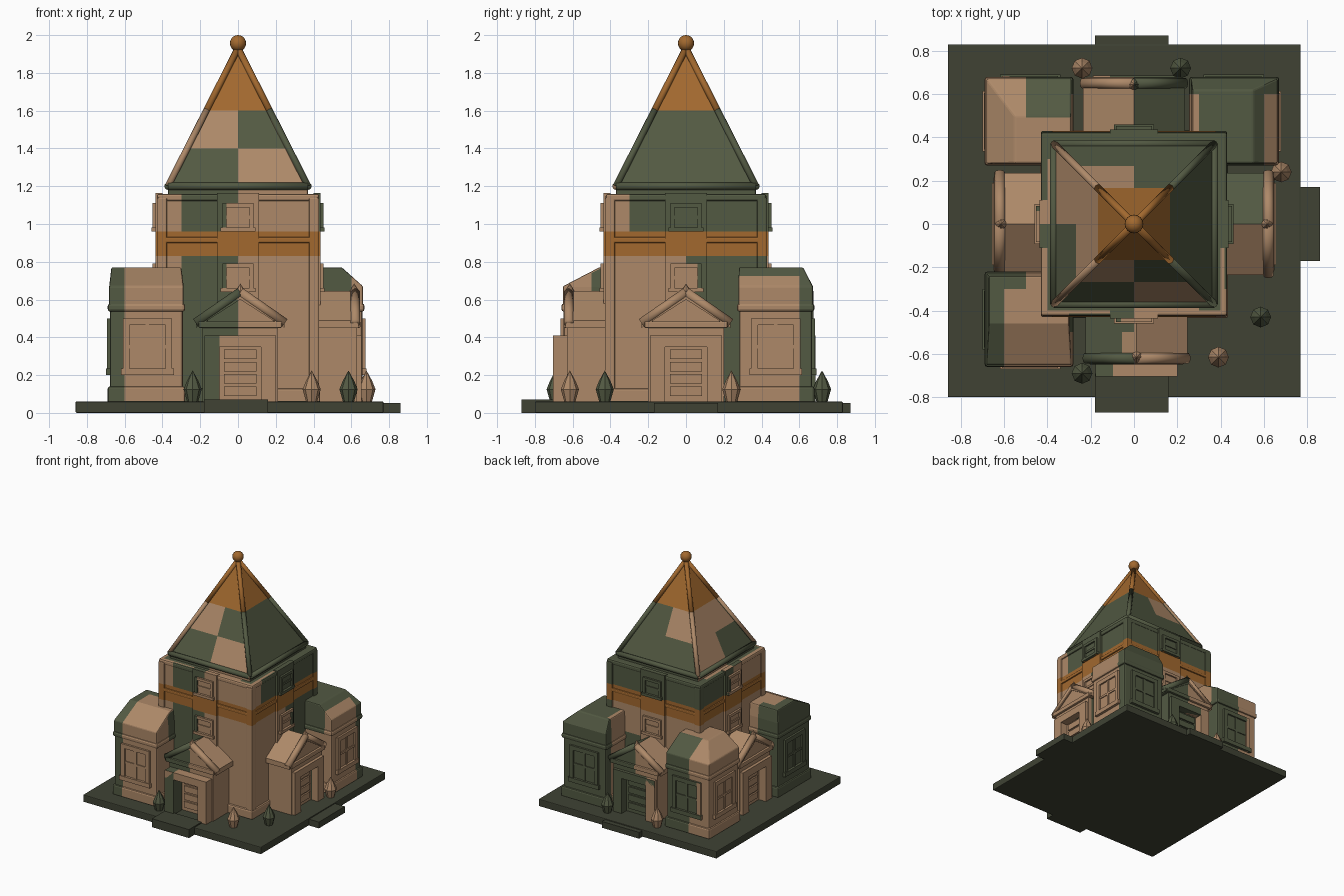
import bpy, bmesh
from math import pi
from mathutils import Matrix, Vector

if "Cube" in bpy.data.objects:
    bpy.data.objects.remove(bpy.data.objects["Cube"])

I = Matrix.Identity(4)


def turn(k):
    return Matrix.Rotation(k * pi / 2, 4, 'Z')


MATS = []
for name, col in (("tan", (0.42, 0.25, 0.14, 1)), ("green", (0.085, 0.10, 0.055, 1)),
                  ("ochre", (0.36, 0.14, 0.028, 1)), ("dark_green", (0.05, 0.055, 0.034, 1))):
    m = bpy.data.materials.new(name)
    m.diffuse_color = col
    m.use_nodes = True
    m.node_tree.nodes["Principled BSDF"].inputs["Base Color"].default_value = m.diffuse_color
    MATS.append(m)
TAN, GREEN, OCHRE, DARK = range(4)


# patchy paint scheme, chosen by position
def tone(p):
    x, y, z = p
    if z < 0.062:
        return DARK
    core = max(abs(x), abs(y)) < 0.46
    if z > 1.6 or (core and 0.83 < z < 0.96):
        return OCHRE
    if z > 1.16:
        if y < -abs(x):
            return GREEN if (x > 0) == (z > 1.4) else TAN
        if x < -abs(y):
            return TAN if z > 1.4 or y > 0 else GREEN
        return TAN if y > abs(x) and x < 0 and z > 1.4 else GREEN
    if core and z > 0.5:
        if y < -0.38:
            return GREEN if -0.3 < x < 0 else TAN
        if x > 0.38:
            return GREEN if y > (-0.3 if z > 0.9 else 0) else TAN
        return GREEN if z > 0.9 and y > 0 else TAN
    if x < -0.26 and y < -0.21:
        return GREEN if x < -0.6 or y > -0.3 else TAN
    if x < -0.26 and y > 0.26:
        return GREEN if x > -0.5 else TAN
    if x > 0.24 and y > 0.26:
        return GREEN if z > 0.6 and x < 0.6 or y > 0.62 else TAN
    if abs(x) < 0.26:
        return GREEN if (x < -0.08 and y < 0) or (x > 0 and y > 0) else TAN
    return GREEN if x > 0 and y > 0 and x < 0.55 else TAN


CUTS = [(a, v) for a in (0, 1) for v in (-0.6, -0.5, -0.3, 0.0, 0.3, 0.6)] + \
       [(2, v) for v in (0.6, 0.83, 0.96, 1.4, 1.6)]


def finish(name, bm, M=I, bevel=0.0, color=None, cut=False, smooth=False):
    if bevel:
        edges = [e for e in bm.edges if e.is_manifold and e.calc_face_angle(0) > 0.5]
        bmesh.ops.bevel(bm, geom=edges, offset=bevel, segments=2, profile=0.5,
                        affect='EDGES', clamp_overlap=True)
    bmesh.ops.transform(bm, matrix=M, verts=bm.verts[:])
    if cut:
        for axis, v in CUTS:
            n = Vector((0, 0, 0))
            n[axis] = 1
            bmesh.ops.bisect_plane(bm, geom=bm.verts[:] + bm.edges[:] + bm.faces[:],
                                   plane_co=n * v, plane_no=n)
    bmesh.ops.recalc_face_normals(bm, faces=bm.faces[:])
    for f in bm.faces:
        f.material_index = tone(f.calc_center_median()) if color is None else color
        f.smooth = smooth
    me = bpy.data.meshes.new(name)
    bm.to_mesh(me)
    bm.free()
    for m in MATS:
        me.materials.append(m)
    ob = bpy.data.objects.new(name, me)
    bpy.context.collection.objects.link(ob)
    return ob


# several boxes (x0, x1, y0, y1, z0, z1) as one object
def boxes(name, items, M=I, **kw):
    bm = bmesh.new()
    for x0, x1, y0, y1, z0, z1 in items:
        T = Matrix.Translation(((x0 + x1) / 2, (y0 + y1) / 2, (z0 + z1) / 2))
        bmesh.ops.create_cube(bm, size=1, matrix=T @ Matrix.Diagonal((x1 - x0, y1 - y0, z1 - z0, 1)))
    return finish(name, bm, M, **kw)


# outline in x-z, extruded along y
def prism(name, outline, y0, y1, M=I, **kw):
    bm = bmesh.new()
    f = bm.faces.new([bm.verts.new((x, y0, z)) for x, z in outline])
    r = bmesh.ops.extrude_face_region(bm, geom=[f])
    bmesh.ops.translate(bm, vec=(0, y1 - y0, 0),
                        verts=[v for v in r["geom"] if isinstance(v, bmesh.types.BMVert)])
    return finish(name, bm, M, **kw)


# round mouldings between pairs of points
def tubes(name, pairs, r, M=I, **kw):
    bm = bmesh.new()
    for a, b in pairs:
        a, b = Vector(a), Vector(b)
        R = (b - a).to_track_quat('Z', 'Y').to_matrix().to_4x4()
        bmesh.ops.create_cone(bm, cap_ends=True, segments=10, radius1=r, radius2=r,
                              depth=(b - a).length, matrix=Matrix.Translation((a + b) / 2) @ R)
    return finish(name, bm, M, smooth=True, **kw)


def spindle(name, x, y, rings, M=I, color=None):
    bm = bmesh.new()
    for (r0, z0), (r1, z1) in zip(rings, rings[1:]):
        bmesh.ops.create_cone(bm, cap_ends=False, segments=8, radius1=r0, radius2=r1, depth=z1 - z0,
                              matrix=Matrix.Translation((x, y, (z0 + z1) / 2)))
    bmesh.ops.remove_doubles(bm, verts=bm.verts[:], dist=1e-4)
    return finish(name, bm, M, color=color)


# window: frame, mullions and pane on a wall facing -y at distance d
def window(name, u, d, hw, z0, z1, M, fw=0.03, cross=True):
    y0, y1 = -d - 0.016, -d + 0.02
    parts = [(u - hw, u - hw + fw, y0, y1, z0, z1), (u + hw - fw, u + hw, y0, y1, z0, z1),
             (u - hw, u + hw, y0, y1, z1 - fw, z1), (u - hw - 0.01, u + hw + 0.01, y0 - 0.006, y1, z0, z0 + fw),
             (u - hw, u + hw, -d - 0.003, y1, z0, z1)]
    zm = (z0 + z1) / 2
    parts.append((u - hw, u + hw, y0 + 0.006, y1, zm - 0.009, zm + 0.009))
    if cross:
        parts.append((u - 0.01, u + 0.01, y0 + 0.006, y1, z0, z1))
    boxes(name, parts, M)


# ground slab and steps
boxes("base_slab", [(-0.86, 0.77, -0.80, 0.83, 0, 0.06)], bevel=0.006, color=DARK)
boxes("steps", [(-0.18, 0.16, -0.87, -0.69, 0, 0.07), (0.66, 0.86, -0.17, 0.17, 0, 0.052),
                (-0.18, 0.16, 0.67, 0.87, 0, 0.052)], color=DARK)

# central tower
boxes("tower", [(-0.42, 0.42, -0.42, 0.42, 0.05, 1.16)], bevel=0.02, cut=True)
boxes("tower_plinth", [(-0.435, 0.435, -0.435, 0.435, 0.05, 0.13)], bevel=0.012, cut=True)
boxes("tower_band", [(-0.43, 0.43, -0.43, 0.43, 0.90, 0.93)], bevel=0.008, color=OCHRE)
boxes("tower_top_rim", [(-0.43, 0.43, -0.425, 0.425, 1.12, 1.16)], bevel=0.012, cut=True)
boxes("roof_curb", [(-0.37, 0.37, -0.37, 0.37, 1.15, 1.21)], bevel=0.01, cut=True)
for k in range(4):
    boxes("tower_bay", [(-0.11, 0.11, -0.437, -0.40, 0.42, 1.165)], turn(k), cut=True)
    for z in (0.64, 0.96):
        window("tower_window", 0, 0.437, 0.082, z, z + 0.15, turn(k), fw=0.022, cross=False)
    boxes("corner_pilaster", [(0.375, 0.43, -0.43, -0.375, 0.05, 1.14)], turn(k), bevel=0.008, cut=True)

# pyramid roof with ridge and eave mouldings
bm = bmesh.new()
bmesh.ops.create_cone(bm, cap_ends=True, segments=4, radius1=0.37 * 2 ** 0.5, radius2=0, depth=0.73,
                      matrix=Matrix.Translation((0, 0, 1.565)) @ Matrix.Rotation(pi / 4, 4, 'Z'))
finish("roof", bm, cut=True)
e, top = 0.37, Vector((0, 0, 1.93))
corners = [Vector((sx * e, sy * e, 1.20)) for sx, sy in ((-1, -1), (1, -1), (1, 1), (-1, 1))]
mid = 0.45
tubes("eave_moulding", list(zip(corners, corners[1:] + corners[:1])), 0.02)
tubes("lower_ridges", [(c, top.lerp(c, mid)) for c in corners], 0.018)
tubes("upper_ridges", [(top.lerp(c, mid), top) for c in corners], 0.018, color=OCHRE)
bm = bmesh.new()
bmesh.ops.create_uvsphere(bm, u_segments=16, v_segments=10, radius=0.043,
                          matrix=Matrix.Translation((0, 0, 1.957)))
finish("roof_ball", bm, color=OCHRE, smooth=True)

# gabled porches on all four sides
for k, d, s in ((0, 0.63, 0.705), (1, 0.63, 0.655), (2, 0.66, 0.685), (3, 0.63, 0.655)):
    M = turn(k) @ Matrix.Translation((0.012 if k == 0 else 0, 0, 0))
    prism("porch_walls", [(-0.2, 0.05), (-0.11, 0.05), (-0.11, 0.35), (0.11, 0.35), (0.11, 0.05), (0.2, 0.05),
                          (0.2, 0.47), (0, 0.61), (-0.2, 0.47)], -d, -0.40, M, cut=True)
    prism("porch_roof", [(-0.235, 0.45), (-0.235, 0.49), (0, 0.645), (0.235, 0.49), (0.235, 0.45),
                         (0, 0.60)], -d - 0.008, -0.40, M, cut=True)
    tubes("gable_moulding", [((sx * 0.235, -d + 0.01, 0.475), (0, -d + 0.01, 0.638)) for sx in (-1, 1)], 0.026, M)
    boxes("pediment_ledge", [(-0.22, 0.22, -d - 0.018, -0.42, 0.45, 0.485)], M, bevel=0.006, cut=True)
    boxes("door_surround", [(-0.19, -0.11, -s, -d + 0.03, 0.05, 0.41), (0.11, 0.19, -s, -d + 0.03, 0.05, 0.41),
                            (-0.19, 0.19, -s, -d + 0.03, 0.35, 0.41)], M)
    boxes("door", [(-0.12, 0.12, -d + 0.04, -d + 0.07, 0.05, 0.36)] +
          [(-0.085, 0.085, -d + 0.028, -d + 0.05, z, z + 0.05) for z in (0.09, 0.155, 0.22, 0.285)], M)
    spindle("gable_finial", 0, -d + 0.015, [(0.018, 0.62), (0.026, 0.645), (0, 0.685)], M)


# corner pavilions; top = flat ridge area of the roof
def pavilion(name, x0, x1, y0, y1, top):
    boxes(name + "_walls", [(x0 + 0.012, x1 - 0.012, y0 + 0.012, y1 - 0.012, 0.05, 0.56)], bevel=0.012, cut=True)
    boxes(name + "_plinth", [(x0, x1, y0, y1, 0.05, 0.14)], bevel=0.012, cut=True)
    boxes(name + "_cornice", [(x0, x1, y0, y1, 0.535, 0.58)], bevel=0.015, cut=True)
    bm = bmesh.new()
    i = 0.008
    for z, (a, b, c, d) in ((0.56, (x0 + i, x1 - i, y0 + i, y1 - i)),
                            (0.67, (x0 + i, x1 - i, y0 + i, y1 - i)), (0.77, top)):
        for x in (a, b):
            for y in (c, d):
                bm.verts.new((x, y, z))
    bmesh.ops.convex_hull(bm, input=bm.verts[:])
    bmesh.ops.dissolve_limit(bm, angle_limit=0.02, verts=bm.verts[:], edges=bm.edges[:])
    finish(name + "_roof", bm, bevel=0.008, cut=True)


pavilion("front_left_pavilion", -0.69, -0.28, -0.66, -0.22, (-0.67, -0.30, -0.46, -0.24))
pavilion("back_left_pavilion", -0.69, -0.28, 0.27, 0.68, (-0.55, -0.29, 0.28, 0.50))
pavilion("back_right_pavilion", 0.255, 0.67, 0.27, 0.68, (0.27, 0.55, 0.28, 0.62))
for k, u, d in ((0, -0.48, 0.648), (3, 0.44, 0.678), (3, -0.475, 0.678),
                (2, 0.48, 0.668), (2, -0.46, 0.668), (1, 0.475, 0.658)):
    window("pavilion_window", u, d, 0.13, 0.20, 0.50, turn(k), fw=0.035)

# clipped shrubs
for n, (x, y) in enumerate(((-0.24, -0.69), (0.39, -0.615), (0.585, -0.43),
                            (0.68, 0.24), (-0.24, 0.72), (0.215, 0.72))):
    spindle("shrub", x, y, [(0.028, 0.055), (0.048, 0.125), (0.03, 0.17), (0, 0.225)],
            color=TAN if n in (1, 3, 4) else GREEN)
